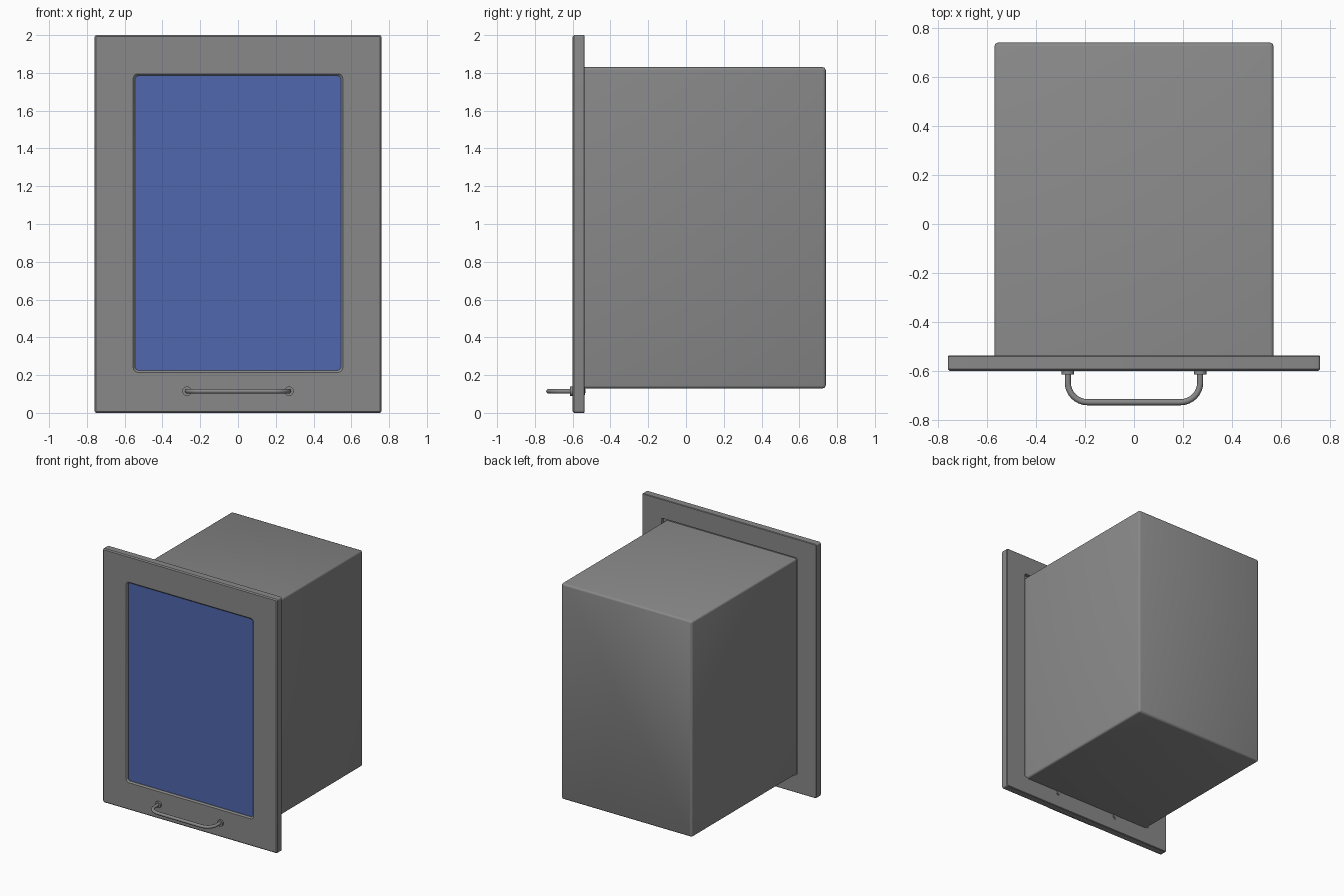
import bpy, bmesh
from math import cos, sin, pi
from mathutils import Vector

if "Cube" in bpy.data.objects:
    bpy.data.objects.remove(bpy.data.objects["Cube"])


def material(name, rgb):
    m = bpy.data.materials.new(name)
    m.use_nodes = True
    m.diffuse_color = (*rgb, 1)
    m.node_tree.nodes["Principled BSDF"].inputs["Base Color"].default_value = (*rgb, 1)
    return m


grey = material("grey metal", (0.25, 0.25, 0.25))
blue = material("blue glass", (0.08, 0.135, 0.42))


def finish(name, bm, mat, smooth=50):
    bmesh.ops.recalc_face_normals(bm, faces=bm.faces)
    me = bpy.data.meshes.new(name)
    bm.to_mesh(me)
    bm.free()
    me.materials.append(mat)
    ob = bpy.data.objects.new(name, me)
    bpy.context.collection.objects.link(ob)
    bpy.ops.object.select_all(action="DESELECT")
    ob.select_set(True)
    bpy.context.view_layer.objects.active = ob
    bpy.ops.object.shade_smooth_by_angle(angle=smooth * pi / 180)
    return ob


def rounded_rect(half, low, high, r, y, steps=4):
    """Rounded rectangle in the xz plane at depth y."""
    pts = []
    corners = [(half - r, high - r), (r - half, high - r),
               (r - half, low + r), (half - r, low + r)]
    for k, (cx, cz) in enumerate(corners):
        for i in range(steps + 1):
            a = (k + i / steps) * pi / 2
            pts.append(Vector((cx + r * cos(a), y, cz + r * sin(a))))
    return pts


def loft(name, rings, mat, ring_shaped=False, smooth=50):
    """Skin a row of equal rings; cap the ends or join them into a frame."""
    bm = bmesh.new()
    loops = [[bm.verts.new(p) for p in ring] for ring in rings]
    pairs = list(zip(loops, loops[1:]))
    if ring_shaped:
        pairs.append((loops[-1], loops[0]))
    else:
        bm.faces.new(loops[0])
        bm.faces.new(loops[-1])
    for a, b in pairs:
        n = len(a)
        for i in range(n):
            j = (i + 1) % n
            bm.faces.new((a[i], a[j], b[j], b[i]))
    return finish(name, bm, mat, smooth)


def disc(name, x, z, r, y0, y1):
    rings = [[Vector((x + r * cos(i * pi / 10), y, z + r * sin(i * pi / 10)))
              for i in range(20)] for y in (y0, y1)]
    return loft(name, rings, grey)


# Door frame: outer edge, back recess and window opening in one closed section
FRONT, BACK, FLOOR = -0.60, -0.537, -0.565
loft("door_frame", [
    rounded_rect(0.555, 0.215, 1.795, 0.025, FRONT),
    rounded_rect(0.752, 0.008, 1.992, 0.006, FRONT),
    rounded_rect(0.76, 0, 2, 0.012, FRONT + 0.008),
    rounded_rect(0.76, 0, 2, 0.012, BACK - 0.004),
    rounded_rect(0.756, 0.004, 1.996, 0.01, BACK),
    rounded_rect(0.59, 0.138, 1.85, 0.01, BACK),
    rounded_rect(0.59, 0.138, 1.85, 0.01, FLOOR),
    rounded_rect(0.545, 0.225, 1.785, 0.02, FLOOR),
    rounded_rect(0.545, 0.225, 1.785, 0.02, FRONT + 0.01),
], grey, ring_shaped=True, smooth=40)

# Window pane, seated in the recess behind the opening
loft("window_pane", [rounded_rect(0.547, 0.223, 1.787, 0.02, y)
                     for y in (-0.585, FLOOR + 0.004)], blue)

# Oven-like body with softened edges at the back
loft("cabinet_body", [
    rounded_rect(0.57, 0.13, 1.83, 0.015, FLOOR + 0.002),
    rounded_rect(0.57, 0.13, 1.83, 0.015, 0.725),
    rounded_rect(0.566, 0.134, 1.826, 0.012, 0.735),
    rounded_rect(0.556, 0.144, 1.816, 0.005, 0.74),
], grey)

# Bent handle tube
HX, HZ, TUBE, BEND, REACH = 0.27, 0.115, 0.0125, 0.08, -0.7275
right_half = [Vector((HX, FRONT + 0.01, HZ))]
for i in range(9):
    a = i * pi / 16
    right_half.append(Vector((HX - BEND + BEND * cos(a), REACH + BEND - BEND * sin(a), HZ)))
path = right_half + [Vector((-p.x, p.y, p.z)) for p in reversed(right_half)]
rings = []
for i, p in enumerate(path):
    along = (path[min(i + 1, len(path) - 1)] - path[max(i - 1, 0)]).normalized()
    side = along.cross(Vector((0, 0, 1)))
    rings.append([p + TUBE * (side * cos(k * pi / 6) + Vector((0, 0, sin(k * pi / 6))))
                  for k in range(12)])
loft("handle", rings, grey)

# Handle collars at the front and screw heads at the back
for label, x in (("left", HX), ("right", -HX)):
    disc("handle_collar_" + label, x, HZ, 0.025, FRONT - 0.014, FRONT + 0.004)
    disc("screw_washer_" + label, x, HZ, 0.02, BACK - 0.004, BACK + 0.003)
    disc("screw_head_" + label, x, HZ, 0.011, BACK - 0.004, BACK + 0.006)
